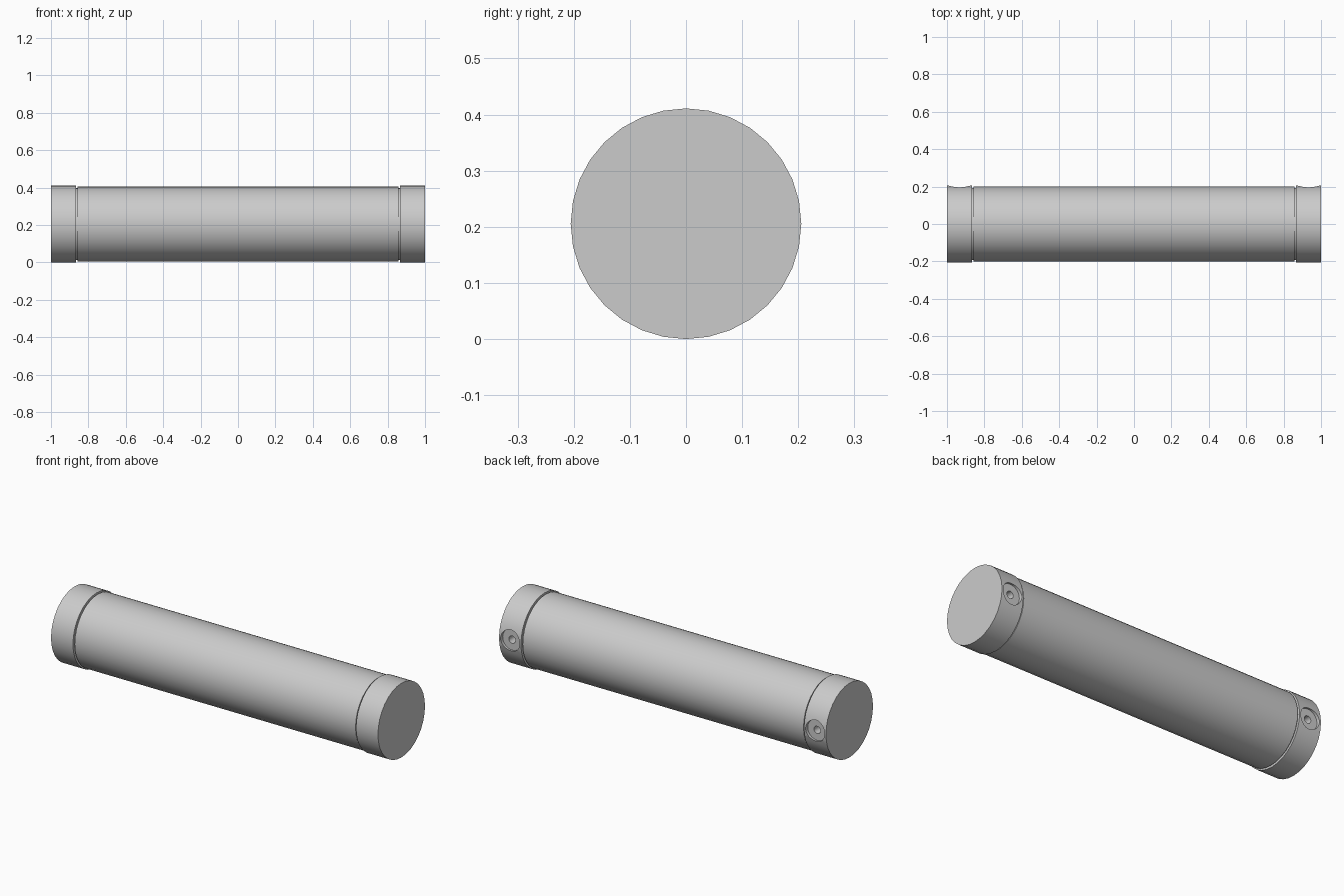
import bpy
import math
from mathutils import Matrix

cube = bpy.data.objects.get("Cube")
if cube:
    bpy.data.objects.remove(cube, do_unlink=True)

R = 0.2055          # end cap radius, also the axis height
BODY_R = 0.2
CAP_IN = 0.866      # inner face of each cap
SIDES = 32

grey = bpy.data.materials.new("grey_metal")
grey.use_nodes = True
colour = (0.6, 0.6, 0.6, 1)
grey.diffuse_color = colour
grey.node_tree.nodes["Principled BSDF"].inputs["Base Color"].default_value = colour


def lathe(name, profile, place, sides=SIDES):
    """Solid of revolution about local z, from (radius, height) points."""
    verts, faces = [], []
    for r, h in profile:
        for i in range(sides):
            a = 2 * math.pi * i / sides
            verts.append((r * math.cos(a), r * math.sin(a), h))
    for k in range(len(profile) - 1):
        for i in range(sides):
            j = (i + 1) % sides
            faces.append((k * sides + i, k * sides + j,
                          (k + 1) * sides + j, (k + 1) * sides + i))
    faces.append(tuple(reversed(range(sides))))
    faces.append(tuple(range((len(profile) - 1) * sides, len(profile) * sides)))
    mesh = bpy.data.meshes.new(name)
    mesh.from_pydata(verts, [], faces)
    mesh.transform(place)
    mesh.materials.append(grey)
    obj = bpy.data.objects.new(name, mesh)
    bpy.context.collection.objects.link(obj)
    return obj


def smooth(obj):
    bpy.ops.object.select_all(action="DESELECT")
    obj.select_set(True)
    bpy.context.view_layer.objects.active = obj
    bpy.ops.object.shade_smooth_by_angle(angle=math.radians(30))


along_x = Matrix.Translation((0, 0, R)) @ Matrix.Rotation(math.pi / 2, 4, "Y")

# Long tube with a narrow neck beside each cap
neck, shoulder = 0.192, CAP_IN - 0.007
smooth(lathe("tube_body", [(neck, -CAP_IN), (neck, -shoulder),
                           (BODY_R, -shoulder), (BODY_R, shoulder),
                           (neck, shoulder), (neck, CAP_IN)], along_x))

# End caps with a counterbored screw hole at the back
for side, label in ((1, "left"), (-1, "right")):
    ends = sorted((side * CAP_IN, side * 1.0))
    cap = lathe(label + "_end_cap", [(R, h) for h in ends], along_x)
    centre = side * (1 + CAP_IN) / 2
    place = Matrix.Translation((centre, 0, R)) @ Matrix.Rotation(-math.pi / 2, 4, "X")
    cutter = lathe(label + "_hole_cutter",
                   [(0.02, 0.14), (0.02, 0.186), (0.058, 0.186), (0.058, 0.25)], place)
    cutter.hide_render = True
    cutter.hide_viewport = True
    cut = cap.modifiers.new("screw_hole", "BOOLEAN")
    cut.operation = "DIFFERENCE"
    cut.solver = "EXACT"
    cut.object = cutter
    bpy.context.view_layer.objects.active = cap
    bpy.ops.object.modifier_apply(modifier=cut.name)
    bpy.data.objects.remove(cutter, do_unlink=True)
    smooth(cap)
